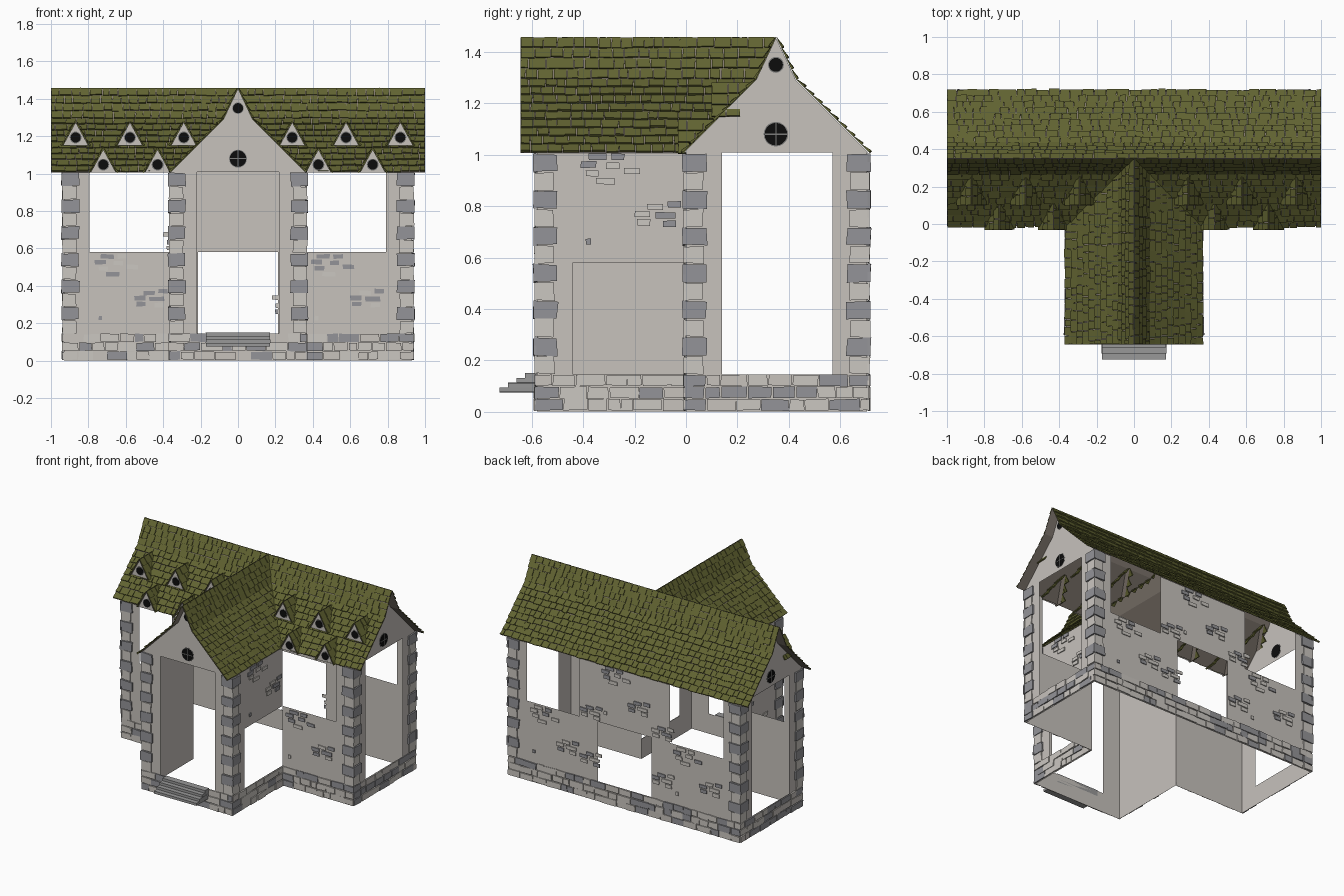
import bpy, bmesh, math, random
from mathutils import Vector

if "Cube" in bpy.data.objects:
    bpy.data.objects.remove(bpy.data.objects["Cube"])

random.seed(4)
UP = Vector((0, 0, 1))


def material(name, rgb):
    m = bpy.data.materials.new(name)
    lin = [((c / 255 + 0.055) / 1.055) ** 2.4 for c in rgb]
    m.diffuse_color = (*lin, 1)
    m.use_nodes = True
    m.node_tree.nodes["Principled BSDF"].inputs["Base Color"].default_value = m.diffuse_color
    return m


MATS = [material("plaster", (199, 194, 188)), material("light stone", (203, 199, 193)),
        material("grey stone", (148, 148, 152)), material("moss shingle", (97, 99, 49)),
        material("dark glass", (12, 12, 12)), material("window trim", (125, 125, 124)),
        material("step stone", (152, 152, 152)), material("roof lining", (128, 119, 110))]
PLASTER, LIGHT, GREY, MOSS, GLASS, TRIM, STEP, LINING = range(8)


def finish(bm, name, recalc=True):
    if recalc:
        bmesh.ops.recalc_face_normals(bm, faces=bm.faces)
    me = bpy.data.meshes.new(name)
    bm.to_mesh(me)
    bm.free()
    for m in MATS:
        me.materials.append(m)
    ob = bpy.data.objects.new(name, me)
    bpy.context.collection.objects.link(ob)
    return ob


def face(bm, pts, mat):
    f = bm.faces.new([bm.verts.new(p) for p in pts])
    f.material_index = mat


def slab(bm, fr, a0, a1, b0, b1, base, d0, d1, mat, jit=0.0):
    """Block on a surface frame fr(a, b, depth); d0/d1 = depth at its b0/b1 edge."""
    r = lambda: random.uniform(-jit, jit)
    ab = [(a0 + r(), b0 + r(), d0), (a1 + r(), b0 + r(), d0), (a1 + r(), b1 + r(), d1), (a0 + r(), b1 + r(), d1)]
    lo = [bm.verts.new(fr(a, b, base)) for a, b, d in ab]
    hi = [bm.verts.new(fr(a, b, d)) for a, b, d in ab]
    fs = [bm.faces.new(hi), bm.faces.new(lo[::-1])]
    for i in range(4):
        j = (i + 1) % 4
        fs.append(bm.faces.new((lo[i], lo[j], hi[j], hi[i])))
    for f in fs:
        f.material_index = mat


def flat_frame(p, q):
    """Vertical wall frame running p -> q, depth pointing outwards (to the right)."""
    p, q = Vector((*p, 0)), Vector((*q, 0))
    u = (q - p).normalized()
    n = u.cross(UP)
    return (lambda a, z, d: p + u * a + UP * z + n * d), (q - p).length


# ---------- walls, plinth stones, corner stones, scattered bricks ----------
BASE, SILL, EAVE = 0.145, 0.58, 1.01
BRICKS = [(.06, .40, .07), (.15, .40, .05), (.03, .37, .06), (.13, .365, .05), (.20, .345, .06),
          (.05, .335, .05), (.09, .305, .07), (.29, .205, .06), (.37, .215, .05), (.24, .178, .06),
          (.32, .172, .08), (.25, .145, .05), (.35, .14, .05), (.05, .07, .02)]
# start, end, openings (u0,u1,z0,z1), corner stones at start/end, brick panels (u,z)
WALLS = [
    ("porch_front", (-.36, -.58), (.36, -.58), [(.14, .58, BASE, EAVE)], 1, 1, []),
    ("porch_right", (.36, -.58), (.36, 0), [(.14, .58, BASE, SILL)], 1, 0, [(.14, SILL)]),
    ("hall_front_right", (.36, 0), (.93, 0), [(0, .43, SILL, EAVE)], 0, 1, [(0, BASE)]),
    ("hall_right", (.93, 0), (.93, .705), [(.14, .57, BASE, EAVE)], 1, 1, []),
    ("hall_back", (.93, .705), (-.93, .705),
     [(.14, .565, SILL, EAVE), (.715, 1.145, BASE, SILL), (1.295, 1.725, SILL, EAVE)], 1, 1,
     [(.14, BASE), (.715, SILL), (1.295, BASE), (.33, .45), (.91, .45), (.33, .11), (.91, .11)]),
    ("hall_left", (-.93, .705), (-.93, 0), [(.135, .565, BASE, EAVE)], 1, 1, []),
    ("hall_front_left", (-.93, 0), (-.36, 0), [(.135, .57, SILL, EAVE)], 1, 0, [(.135, BASE)]),
    ("porch_left", (-.36, 0), (-.36, -.58), [], 0, 1, [(0, BASE), (0, SILL)]),
]
for name, p, q, holes, qs, qe, panels in WALLS:
    fr, L = flat_frame(p, q)
    bm = bmesh.new()
    us = sorted({0, L, *[h for o in holes for h in o[:2] if h < L - .005]})
    zs = [0, BASE, SILL, EAVE]
    for u0, u1 in zip(us, us[1:]):
        for z0, z1 in zip(zs, zs[1:]):
            cu, cz = (u0 + u1) / 2, (z0 + z1) / 2
            if not any(h[0] < cu < h[1] and h[2] < cz < h[3] for h in holes):
                face(bm, [fr(u0, z0, 0), fr(u1, z0, 0), fr(u1, z1, 0), fr(u0, z1, 0)], PLASTER)
    finish(bm, name + "_wall", False)

    bm = bmesh.new()
    # plinth courses
    for z0, z1 in ((.002, .05), (.05, .098), (.098, BASE)):
        a, end = -.008 * qs, L + .008 * qe
        while a < end - .01:
            b = min(end, a + random.uniform(.045, .12))
            if end - b < .03:
                b = end
            slab(bm, fr, a + .002, b - .002, z0 + .003, z1 - .002, .002, *[random.uniform(.006, .013)] * 2,
                 random.choice((LIGHT, LIGHT, PLASTER, GREY, GREY)), .003)
            a = b
    # alternating corner stones
    h = (EAVE - BASE - .005) / 12
    for i in range(12):
        z, dark = BASE + i * h, i % 2 == 1
        w, d, m = (.08, .013, GREY) if dark else (.066, .009, LIGHT)
        for on, a0, a1 in ((qs, -d, w), (qe, L - w, L + d)):
            if on:
                slab(bm, fr, a0, a1, z + .002, z + h - .002, .002, d, d, m, .004)
    # scattered exposed bricks
    for pu, pz in panels:
        narrow = pu in (.33, .91)
        for u, z, w in (BRICKS[7:13] if narrow else BRICKS):
            slab(bm, fr, pu + u, pu + u + w, pz + z, pz + z + .024, .002, .008, .008,
                 GREY if random.random() < .45 else LIGHT, .002)
    finish(bm, name + "_stones")

# ---------- roof: same bent profile on hall and porch ----------
PROFILE = [(0, 1.456), (.077, 1.292), (.362, 1.007)]
RIDGE = Vector((0, .35, 0))
S1 = math.dist(PROFILE[0], PROFILE[1])
S2 = S1 + math.dist(PROFILE[1], PROFILE[2])


def profile(s):
    (d0, z0), (d1, z1), t = (*PROFILE[:2], s / S1) if s < S1 else (*PROFILE[1:], (s - S1) / (S2 - S1))
    n = Vector((z0 - z1, d1 - d0)).normalized()
    return d0 + (d1 - d0) * t, z0 + (z1 - z0) * t, n


def shingle_row(bm, fr, a, end, s0, s1):
    while a < end - .005:
        b = min(end, a + random.uniform(.035, .068))
        if end - b < .02:
            b = end
        slab(bm, fr, a + .001, b - .002, s0, s1 + random.uniform(-.004, .003), .002, .004,
             random.uniform(.009, .014), MOSS, .0015)
        a = b


def roof_side(name, along, out, lo, end):
    along, out = Vector(along), Vector(out)

    def fr(a, s, h):
        d, z, n = profile(s)
        return RIDGE + along * a + out * (d + n[0] * h) + UP * (z + n[1] * h)
    bm = bmesh.new()
    # lining sheet seen from below, shingle courses above
    for (d0, z0), (d1, z1) in zip(PROFILE, PROFILE[1:]):
        face(bm, [RIDGE + along * a + out * d + UP * z for a, d, z in
                  ((lo(d0), d0, z0), (end, d0, z0), (end, d1, z1), (lo(d1), d1, z1))], LINING)
    rows = 13
    for r in range(rows):
        s0, s1 = r * S2 / rows, (r + 1) * S2 / rows
        shingle_row(bm, fr, lo(profile(s0)[0]), end, s0, s1)
    finish(bm, name)


valley = lambda d: d
roof_side("hall_roof_back", (1, 0, 0), (0, 1, 0), lambda d: -1, 1)
roof_side("hall_roof_front_right", (1, 0, 0), (0, -1, 0), valley, 1)
roof_side("hall_roof_front_left", (-1, 0, 0), (0, -1, 0), valley, 1)
roof_side("porch_roof_right", (0, -1, 0), (1, 0, 0), valley, .995)
roof_side("porch_roof_left", (0, -1, 0), (-1, 0, 0), valley, .995)


# ---------- gables with round windows ----------
def disc(bm, fr, a, z, r, d0, d1, mat, n=20):
    ring = [(a + r * math.cos(2 * math.pi * i / n), z + r * math.sin(2 * math.pi * i / n)) for i in range(n)]
    face(bm, [fr(x, y, d1) for x, y in ring], mat)
    face(bm, [fr(x, y, d0) for x, y in ring[::-1]], mat)
    for i in range(n):
        (x0, y0), (x1, y1) = ring[i - 1], ring[i]
        face(bm, [fr(x0, y0, d0), fr(x1, y1, d0), fr(x1, y1, d1), fr(x0, y0, d1)], mat)


for name, p, q in (("porch_gable", (0, -.58), (1, -.58)), ("hall_gable_right", (.93, .35), (.93, 1.35)),
                   ("hall_gable_left", (-.93, .35), (-.93, -.65))):
    fr, _ = flat_frame(p, q)
    bm = bmesh.new()
    half = [(.36, EAVE - .002), PROFILE[1], PROFILE[0]]
    outline = half + [(-d, z) for d, z in half[1::-1]]
    face(bm, [fr(d, z, 0) for d, z in outline], PLASTER)
    for z, r in ((1.08, .044), (1.35, .027)):
        disc(bm, fr, 0, z, r + .004, -.002, .002, TRIM)
        disc(bm, fr, 0, z, r, -.004, .004, GLASS)
    slab(bm, fr, -.0025, .0025, 1.037, 1.123, .003, .006, .006, TRIM)
    slab(bm, fr, -.043, .043, 1.0775, 1.0825, .003, .006, .006, TRIM)
    finish(bm, name, False)

# ---------- little triangular dormers on the front slope ----------
DORMERS = [(x, 1.15, .11) for x in (.29, .578, .868)] + [(x, 1.005, -.022) for x in (.43, .72)]
for i, (x0, z0, y0) in enumerate(DORMERS):
    for side, x in (("right", x0), ("left", -x0)):
        fr, _ = flat_frame((x, y0), (x + 1, y0))
        bm = bmesh.new()
        face(bm, [fr(-.068, z0, 0), fr(.068, z0, 0), fr(0, z0 + .125, 0)], PLASTER)
        disc(bm, fr, 0, z0 + .043, .032, 0, .002, TRIM, 14)
        disc(bm, fr, 0, z0 + .043, .027, 0, .004, GLASS, 14)
        finish(bm, f"dormer_front_{side}_{i + 1}", False)
        # shingled leaves reaching back into the main roof
        top, low, half = z0 + .13, z0 - .003, .071
        back, foot = (top - .981) - y0 + .012, max(low - .981 - y0, .02) + .012
        bm = bmesh.new()
        for s in (-1, 1):
            n = Vector((s * (top - low), half)).normalized()
            leaf = lambda a, t, h: fr(s * half * t + n[0] * h, top + (low - top) * t + n[1] * h, .01 - a)
            face(bm, [leaf(0, 1, 0), leaf(0, 0, 0), leaf(back, 0, 0), leaf(foot, 1, 0)], LINING)
            for r in range(3):
                t0, t1 = r / 3, (r + 1) / 3
                shingle_row(bm, leaf, 0, back + (foot - back) * t0, t0, t1)
        finish(bm, f"dormer_roof_{side}_{i + 1}")

# ---------- entrance steps ----------
bm = bmesh.new()
fr, _ = flat_frame((0, -.58), (1, -.58))
for i in range(4):
    z, d = .076 + i * .0185, .145 - i * .033
    slab(bm, fr, -.172, .172, z, z + .0185, 0, d, d, STEP, .001)
finish(bm, "entrance_steps")
